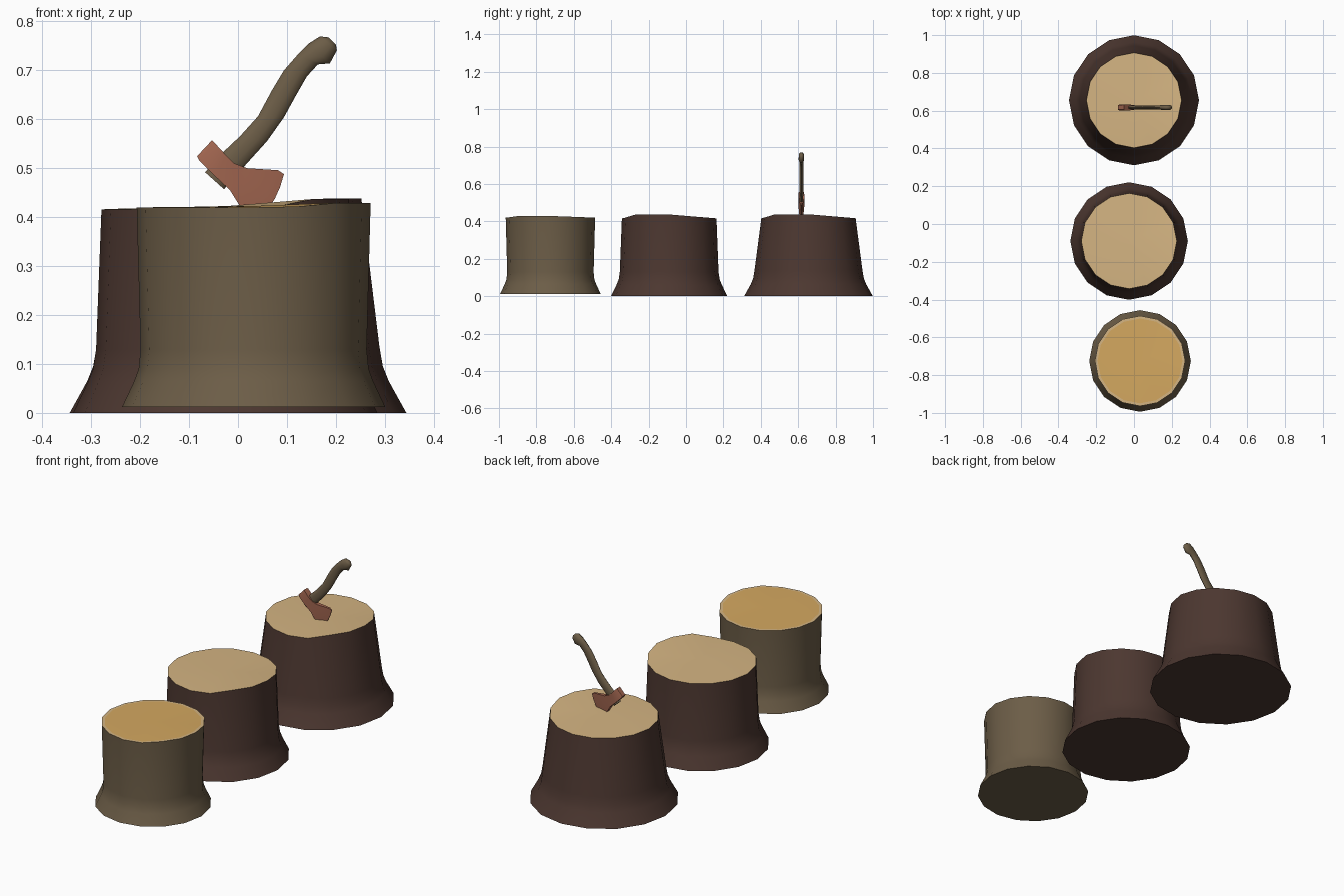
import bpy, bmesh, math

if "Cube" in bpy.data.objects:
    bpy.data.objects.remove(bpy.data.objects["Cube"])


def material(name, rgb):
    m = bpy.data.materials.new(name)
    lin = [((c / 255 + 0.055) / 1.055) ** 2.4 for c in rgb]
    m.diffuse_color = (*lin, 1)
    m.use_nodes = True
    m.node_tree.nodes["Principled BSDF"].inputs["Base Color"].default_value = m.diffuse_color
    return m


DARK_BARK = material("dark bark", (76, 55, 48))
LIGHT_BARK = material("light bark", (108, 93, 71))
PALE_WOOD = material("pale cut wood", (212, 180, 130))
OCHRE_WOOD = material("ochre cut wood", (212, 168, 96))
RUST = material("rusty iron", (162, 102, 80))


def finish(bm, name, mats, angle=35):
    bmesh.ops.recalc_face_normals(bm, faces=bm.faces[:])
    me = bpy.data.meshes.new(name)
    bm.to_mesh(me)
    bm.free()
    for m in mats:
        me.materials.append(m)
    ob = bpy.data.objects.new(name, me)
    bpy.context.collection.objects.link(ob)
    bpy.ops.object.select_all(action='DESELECT')
    ob.select_set(True)
    bpy.context.view_layer.objects.active = ob
    bpy.ops.object.shade_smooth_by_angle(angle=math.radians(angle))
    return ob


def bridge(bm, a, b, mat=0):
    n = len(a)
    for i in range(n):
        j = (i + 1) % n
        bm.faces.new((a[i], a[j], b[j], b[i])).material_index = mat


def stump(name, cx, cy, profile, top_z, lift, mats, rim=None, sides=16):
    """Flared trunk whose sawn top is raised on its front-right side."""
    bm = bmesh.new()

    def raised(i):
        a = (i * 360 / sides + 180) % 360 - 180
        if -50 < a <= 1:
            return lift
        if 0 < a < 90:
            return lift * (1 - math.sin(math.radians(a)))
        return lift * 0.2 if -70 < a < 0 else 0

    def ring(r, z, top=False):
        return [bm.verts.new((cx + r * math.cos(math.tau * i / sides),
                              cy + r * math.sin(math.tau * i / sides),
                              z + (raised(i) if top else 0))) for i in range(sides)]

    rings = [ring(r, z) for r, z in profile[:-1]] + [ring(profile[-1][0], top_z, True)]
    bm.faces.new(rings[0])
    for a, b in zip(rings, rings[1:]):
        bridge(bm, a, b)
    edge = rings[-1]
    # pale sapwood ring around the heartwood
    if rim:
        inner = ring(profile[-1][0] * rim, top_z, True)
        bridge(bm, edge, inner, 2)
        edge = inner
    centre = bm.verts.new((cx, cy, top_z + lift * 0.3))
    for i in range(sides):
        bm.faces.new((edge[i], edge[(i + 1) % sides], centre)).material_index = 1
    return finish(bm, name, mats)


stump("back_stump", 0, 0.655,
      [(0.344, 0), (0.308, 0.065), (0.296, 0.095), (0.289, 0.135), (0.252, 0.42)],
      0.417, 0.021, [DARK_BARK, PALE_WOOD])
stump("middle_stump", -0.026, -0.09,
      [(0.311, 0), (0.282, 0.06), (0.27, 0.09), (0.264, 0.13), (0.253, 0.42)],
      0.416, 0.021, [DARK_BARK, PALE_WOOD])
stump("front_stump", 0.032, -0.725,
      [(0.269, 0.012), (0.244, 0.065), (0.235, 0.09), (0.231, 0.13), (0.239, 0.42)],
      0.42, 0.009, [LIGHT_BARK, OCHRE_WOOD, PALE_WOOD], rim=0.94)

# Axe: sections are pairs of outline points in 1/490 unit steps plus half thickness
AXE_Y = 0.617


def to_xz(p):
    return (p[0] - 238) / 490, (413 - p[1]) / 490


def axe_handle():
    sections = [((205, 172), (224, 189), .009), ((223, 152), (248, 162), .010),
                ((240, 136), (267, 141), .011), ((258, 116), (284, 117), .011),
                ((272, 90), (295, 97), .011), ((284, 70), (307, 76), .011),
                ((298, 54), (318, 64), .012), ((309, 43), (330, 63), .015),
                ((320, 36), (337, 50), .014), ((329, 37), (336, 44), .007)]
    bm = bmesh.new()
    rings = []
    for p, q, t in sections:
        (x0, z0), (x1, z1) = to_xz(p), to_xz(q)
        ring = []
        for i in range(10):
            a = math.tau * i / 10
            k = (1 + math.cos(a)) / 2
            ring.append(bm.verts.new((x0 + (x1 - x0) * k, AXE_Y + t * math.sin(a),
                                      z0 + (z1 - z0) * k)))
        rings.append(ring)
    for a, b in zip(rings, rings[1:]):
        bridge(bm, a, b)
    bm.faces.new(rings[0])
    bm.faces.new(rings[-1])
    return finish(bm, "axe_handle", [LIGHT_BARK], 60)


def axe_head():
    # upper point, lower point, half thickness, outward bulge of the edge
    sections = [((212, 140), (197, 156), .012, 0), ((214, 142), (199, 160), .015, 0),
                ((226, 155), (215, 176), .016, 0), ((234, 163), (230, 190), .013, 0),
                ((247, 168), (240, 206), .010, 0), ((278, 170), (239, 226), .005, 3),
                ((284, 174), (240, 234), .0015, 8)]
    bm = bmesh.new()
    rings = []
    n = 6
    for p, q, t, bulge in sections:
        sides = ([], [])
        for i in range(n + 1):
            k = i / n
            b = bulge * 4 * k * (1 - k)
            x, z = to_xz((p[0] + (q[0] - p[0]) * k + b * .8,
                          p[1] + (q[1] - p[1]) * k + b * .6))
            for s, lst in zip((-1, 1), sides):
                lst.append(bm.verts.new((x, AXE_Y + s * t, z)))
        rings.append(sides[0] + sides[1][::-1])
    for a, b in zip(rings, rings[1:]):
        bridge(bm, a, b)
    bm.faces.new(rings[0])
    bm.faces.new(rings[-1])
    return finish(bm, "axe_head", [RUST])


axe_handle()
axe_head()
